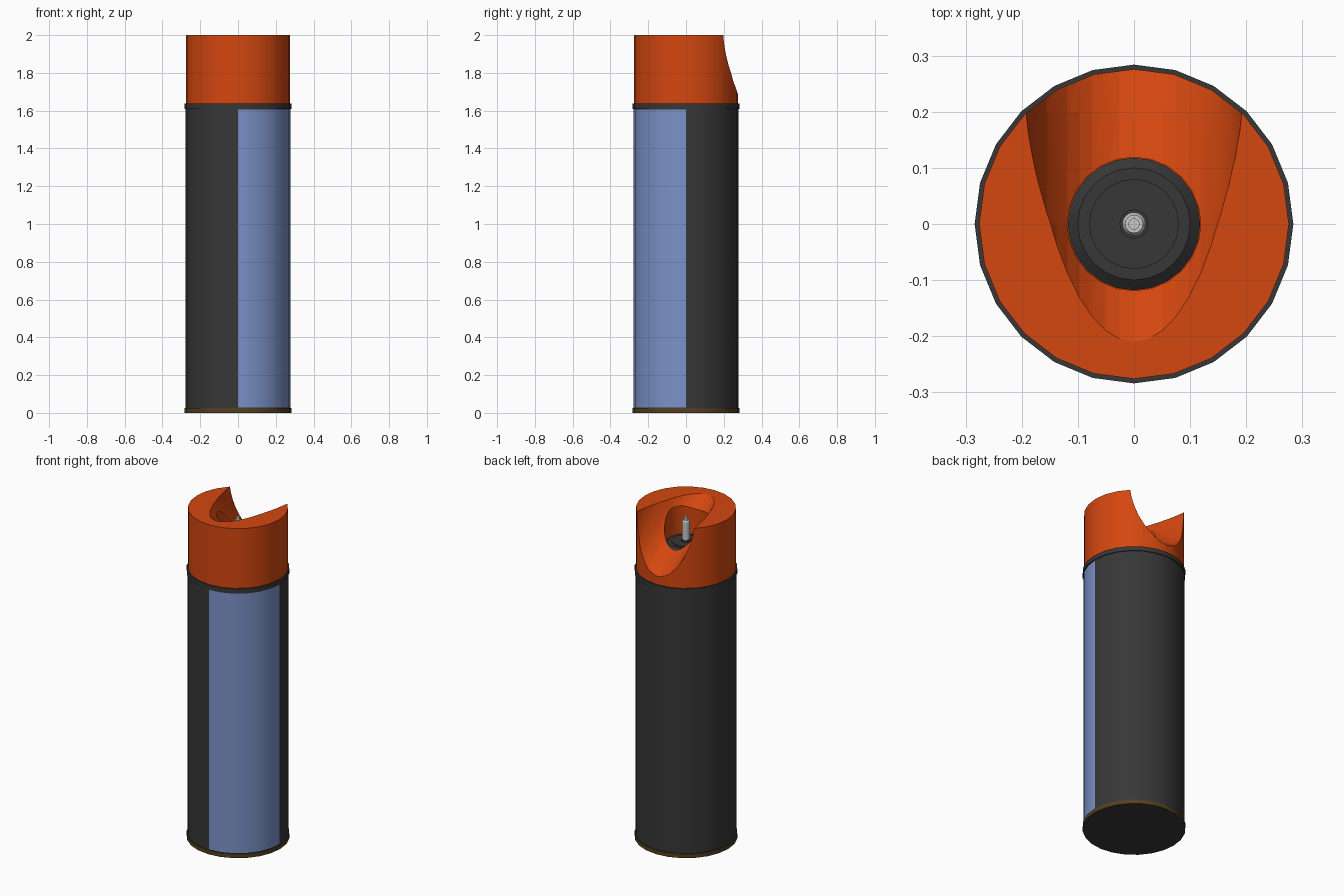
import bpy, bmesh, math
from mathutils import Vector

SIDES = 24

if "Cube" in bpy.data.objects:
    bpy.data.objects.remove(bpy.data.objects["Cube"], do_unlink=True)


def material(name, rgb):
    mat = bpy.data.materials.new(name)
    mat.use_nodes = True
    mat.diffuse_color = (*rgb, 1)
    mat.node_tree.nodes["Principled BSDF"].inputs["Base Color"].default_value = (*rgb, 1)
    return mat


orange = material("orange", (0.66, 0.063, 0.005))
charcoal = material("charcoal", (0.038, 0.038, 0.038))
blue = material("soft blue", (0.2, 0.29, 0.58))
brown = material("brown", (0.09, 0.05, 0.014))
silver = material("silver", (0.58, 0.58, 0.58))


def finish(name, bm, mats, rule=None):
    """Turn a bmesh into an object, colouring faces by an optional rule."""
    bmesh.ops.recalc_face_normals(bm, faces=bm.faces)
    if rule:
        for f in bm.faces:
            f.material_index = rule(f.calc_center_median(), f.normal)
    mesh = bpy.data.meshes.new(name)
    bm.to_mesh(mesh)
    bm.free()
    for m in mats:
        mesh.materials.append(m)
    obj = bpy.data.objects.new(name, mesh)
    bpy.context.collection.objects.link(obj)
    return obj


def smooth(obj):
    bpy.ops.object.select_all(action="DESELECT")
    obj.select_set(True)
    bpy.context.view_layer.objects.active = obj
    bpy.ops.object.shade_smooth_by_angle(angle=math.radians(28))


def lathe(name, profile, mats, sides=SIDES, rule=None):
    """Revolve (radius, z) points around the z axis; the ends close on the axis."""
    bm = bmesh.new()
    pts = [(0, profile[0][1]), *profile, (0, profile[-1][1])]
    verts = [bm.verts.new((r, 0, z)) for r, z in pts]
    edges = [bm.edges.new(pair) for pair in zip(verts, verts[1:])]
    bmesh.ops.spin(bm, geom=verts + edges, cent=(0, 0, 0), axis=(0, 0, 1),
                   angle=math.tau, steps=sides)
    bmesh.ops.remove_doubles(bm, verts=bm.verts, dist=1e-5)
    obj = finish(name, bm, mats, rule)
    smooth(obj)
    return obj


# Base band with a dark underside
lathe("base_band", [(0.284, 0), (0.284, 0.025)], [brown, charcoal],
      rule=lambda c, n: int(abs(n.z) > 0.5))

# Tall body, with a coloured panel round one quarter
lathe("body", [(0.279, 0.02), (0.279, 0.028), (0.279, 1.606), (0.279, 1.625)],
      [charcoal, blue],
      rule=lambda c, n: int(c.x > 0 and c.y < 0 and abs(n.z) < 0.5
                            and 0.03 < c.z < 1.6))

# Collar between body and cap
lathe("collar", [(0.284, 1.61), (0.284, 1.637)], [charcoal])

# Cap, before the bowl is cut
cap = lathe("cap", [(0.276, 1.63), (0.276, 2.0)], [orange])


def scoop_cutter():
    """Sloping trough, lofted along y from U-shaped sections."""
    bm = bmesh.new()
    rings = []
    for y, height in ((-0.3, 0.38), (0, 0.38), (0.2, 0.31), (0.4, 0.25)):
        bottom = 2 - 0.643 * (y + 0.21)
        ring = [bm.verts.new((0.195, y, 2.6))]
        for i in range(25):
            a = math.pi * i / 24
            ring.append(bm.verts.new((0.195 * math.cos(a), y,
                                      bottom + height * (1 - math.sin(a)))))
        ring.append(bm.verts.new((-0.195, y, 2.6)))
        rings.append(ring)
    for a, b in zip(rings, rings[1:]):
        for i in range(len(a)):
            j = (i + 1) % len(a)
            bm.faces.new((a[i], a[j], b[j], b[i]))
    bm.faces.new(rings[0])
    bm.faces.new(rings[-1])
    return finish("scoop_cutter", bm, [orange])


# Cut the trough and the round well out of the cap
cutters = [scoop_cutter(),
           lathe("well_cutter", [(0.119, 1.765), (0.119, 2.3)], [orange])]
for cutter in cutters:
    cutter.hide_render = True
    mod = cap.modifiers.new("cut", "BOOLEAN")
    mod.operation = "DIFFERENCE"
    mod.solver = "EXACT"
    mod.object = cutter
    bpy.ops.object.select_all(action="DESELECT")
    bpy.context.view_layer.objects.active = cap
    cap.select_set(True)
    # keep the cuts ahead of any smoothing modifier
    bpy.ops.object.modifier_move_to_index(modifier=mod.name, index=0)
    bpy.ops.object.modifier_apply(modifier=mod.name)
for cutter in cutters:
    bpy.data.objects.remove(cutter, do_unlink=True)
smooth(cap)

# Drain plate in the well, with stepped rings
lathe("drain_plate", [(0.118, 1.76), (0.118, 1.78), (0.1, 1.795),
                      (0.08, 1.795), (0.08, 1.8)], [charcoal])

# Spout with a dark foot and a narrow tip
lathe("spout_foot", [(0.026, 1.795), (0.026, 1.81)], [charcoal], sides=16)
lathe("spout", [(0.021, 1.8), (0.021, 1.92), (0.016, 1.928),
                (0.01, 1.928), (0.01, 1.945)], [silver], sides=16)
